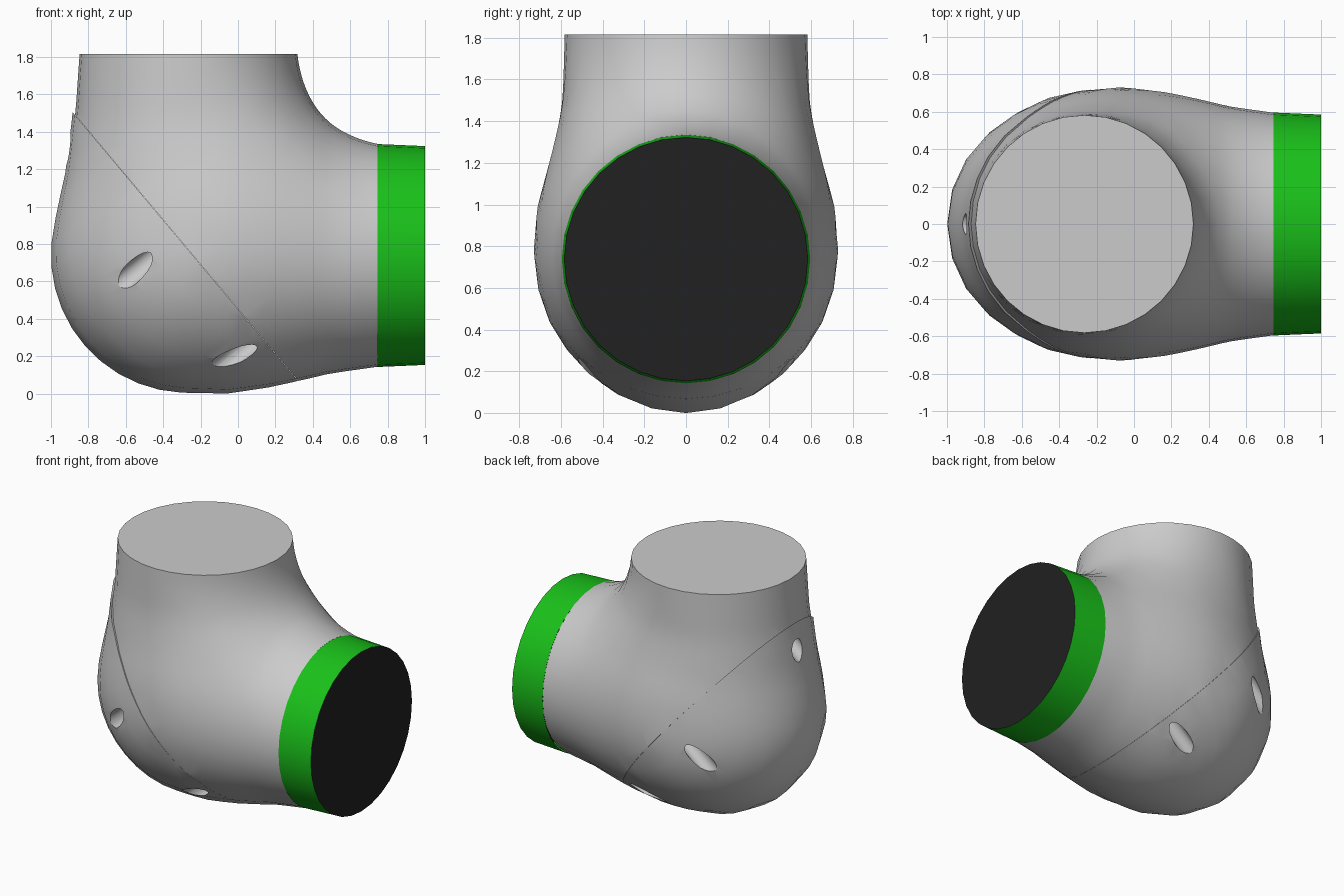
import bpy, bmesh
from math import sin, cos, pi, sqrt, hypot
from mathutils import Vector, Matrix

if "Cube" in bpy.data.objects:
    bpy.data.objects.remove(bpy.data.objects["Cube"])

SEG, STATIONS = 32, 30
O = Vector((-0.265, 0, 0.738))           # where the two tube axes cross
PIVOT = Vector((0.745, 0, 1.815))        # section planes swing around this
SEAM = Vector((-0.28, 0, 0.785))         # point on the cap seam plane
N = Vector((0.766, 0, 0.643)).normalized()
BALL = .731
UPPER = [(0, BALL), (.26, .693), (.46, .645), (.76, .604), (1.077, .582)]
SIDE = [(0, BALL), (.2, .739), (.42, .707), (.6, .668), (.76, .63), (1.01, .595)]


def radius(table, t):
    for (a, ra), (b, rb) in zip(table, table[1:]):
        if t <= b:
            return ra + (rb - ra) * (t - a) / (b - a)
    return table[-1][1]


def clamp(v):
    return max(0, min(1, v))


def tube(table, t, rho):
    return sqrt(t * t + rho * rho) - BALL if t < 0 else rho - radius(table, t)


def field(p):
    # smooth union of two flared tubes with a shared round elbow end,
    # narrowed across y at the elbow and more so towards its outer tip
    q = p - O
    y = q.y * (1 + .028 * clamp(1 - q.x / .7) * clamp((1.077 - q.z) / .4)
               + .15 * min(.4, max(0, -q.x)) * clamp(1 - q.z / .5)
               + .08 * max(0, -q.z - .2))
    a = tube(UPPER, q.z, hypot(q.x, y))
    b = tube(SIDE, q.x, hypot(q.z, y))
    k = .44 * min(1, max(.03, (q.x + q.z) / 1.15))
    h = max(k - abs(a - b), 0) / k
    return min(a, b) - h * h * k / 4


def surface(start, d):
    # first crossing along the ray, refined by bisection
    lo, hi = 0, 1.3
    for i in range(1, 27):
        if field(start + d * (i * .05)) > 0:
            lo, hi = (i - 1) * .05, i * .05
            break
    for _ in range(14):
        m = (lo + hi) / 2
        lo, hi = (m, hi) if field(start + d * m) < 0 else (lo, m)
    return start + d * lo


def smooth(ob, angle):
    bpy.ops.object.select_all(action='DESELECT')
    ob.select_set(True)
    bpy.context.view_layer.objects.active = ob
    bpy.ops.object.shade_smooth_by_angle(angle=angle * pi / 180)


def finish(name, bm, angle=35, color=None):
    bmesh.ops.recalc_face_normals(bm, faces=bm.faces[:])
    me = bpy.data.meshes.new(name)
    bm.to_mesh(me)
    bm.free()
    ob = bpy.data.objects.new(name, me)
    bpy.context.collection.objects.link(ob)
    if color:
        mat = bpy.data.materials.new(name)
        mat.diffuse_color = color
        mat.use_nodes = True
        mat.node_tree.nodes["Principled BSDF"].inputs["Base Color"].default_value = mat.diffuse_color
        me.materials.append(mat)
    if angle:
        smooth(ob, angle)
    return ob


def elbow(lip, keep):
    # loft rings around the elbow, then keep one side of the seam plane
    bm = bmesh.new()
    rings = []
    for i in range(STATIONS + 1):
        th = pi / 2 * i / STATIONS
        c, s = cos(th), sin(th)
        e = Vector((-c, 0, -s))
        dist = ((c / 1.01) ** 3 + (s / 1.077) ** 3) ** (-1 / 3)
        mid = PIVOT + e * dist
        ring = []
        for j in range(SEG):
            a = 2 * pi * j / SEG
            d = e * cos(a) + Vector((0, sin(a), 0))
            p = surface(mid, d.normalized())
            ring.append(bm.verts.new(p + d * lip * clamp((p.z - .6) / .9)))
        rings.append(ring)
    for r, q in zip(rings, rings[1:]):
        for j in range(SEG):
            k = (j + 1) % SEG
            bm.faces.new((r[j], r[k], q[k], q[j]))
    bm.faces.new(rings[0])
    bm.faces.new(rings[-1])
    bmesh.ops.bisect_plane(bm, geom=bm.verts[:] + bm.edges[:] + bm.faces[:], dist=1e-5,
                           plane_co=SEAM + N * .0006 * keep, plane_no=-N * keep, clear_outer=True)
    bmesh.ops.holes_fill(bm, edges=[e for e in bm.edges if e.is_boundary], sides=0)
    return bm


# main housing and the rear cap with its slightly proud lip
finish("elbow_housing", elbow(0, 1))
cap = finish("elbow_cap", elbow(.016, -1), None)

# five screw recesses, bored parallel to the cap axis
spots = [Vector((-.915, 0, 1.3))]
for x, z in ((-.57, .64), (-.04, .185)):
    for side in (1, -1):
        spots.append(surface(Vector((x, 0, z)), Vector((0, side, 0))))
bm = bmesh.new()
rot = N.to_track_quat('Z', 'Y').to_matrix().to_4x4()
for p in spots:
    bmesh.ops.create_cone(bm, cap_ends=True, segments=20, radius1=.056, radius2=.056, depth=.7,
                          matrix=Matrix.Translation(p - N * .09) @ rot)
cutter = finish("recess_cutter", bm, None)
cutter.hide_render = True
mod = cap.modifiers.new("recesses", 'BOOLEAN')
mod.operation, mod.solver, mod.object = 'DIFFERENCE', 'EXACT', cutter
bpy.context.view_layer.objects.active = cap
bpy.ops.object.modifier_apply(modifier=mod.name)
bpy.data.objects.remove(cutter)
smooth(cap, 30)

# green collar on the side outlet
turn = Matrix.Rotation(pi / 2, 4, 'Y')
bm = bmesh.new()
bmesh.ops.create_cone(bm, cap_ends=False, segments=SEG, radius1=.596, radius2=.585, depth=.255,
                      matrix=Matrix.Translation((.8725, 0, O.z)) @ turn)
finish("collar_band", bm, 35, (.01, .53, .01, 1))

# dark end plate
bm = bmesh.new()
bmesh.ops.create_circle(bm, cap_ends=True, segments=SEG, radius=.585,
                        matrix=Matrix.Translation((1, 0, O.z)) @ turn)
plate = finish("end_plate", bm, None, (.015, .015, .015, 1))
if plate.data.polygons[0].normal.x < 0:
    plate.data.flip_normals()
